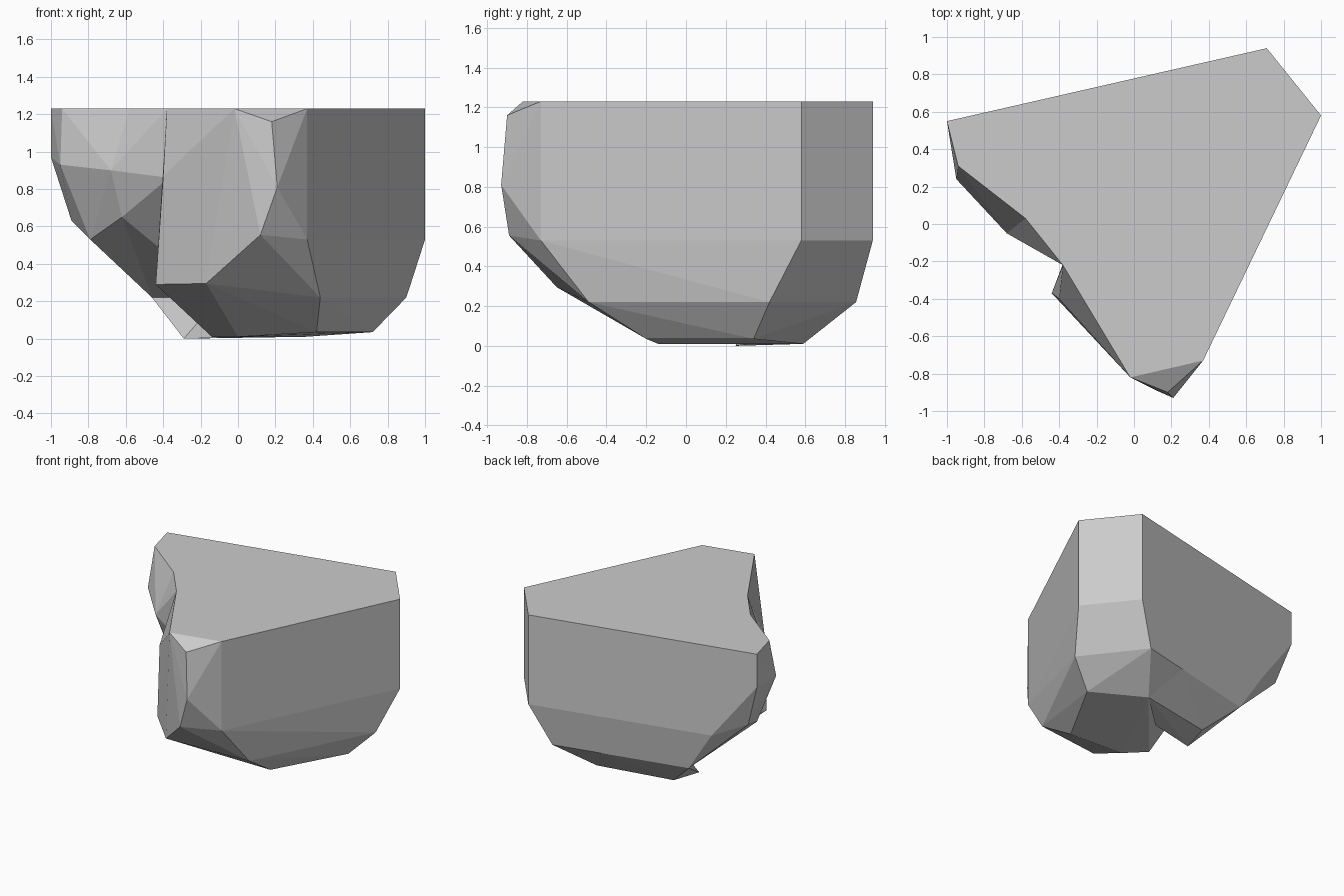
import bpy
import bmesh

default_cube = bpy.data.objects.get("Cube")
if default_cube:
    bpy.data.objects.remove(default_cube, do_unlink=True)

# One stone colour
stone = bpy.data.materials.new("grey_stone")
stone.use_nodes = True
colour = (0.6, 0.6, 0.6, 1)
stone.diffuse_color = colour
stone.node_tree.nodes["Principled BSDF"].inputs["Base Color"].default_value = colour

TOP = 1.23    # flat upper surface
WAIST = 0.53  # where the walls begin to slope inward
SKIRT = 0.22  # second break in the slope


def at(height, *plan_points):
    """Place plan points at one height."""
    return [(x, y, height) for x, y in plan_points]


def back(x, height):
    """Point on the slanted back wall."""
    inset = 0.05 if height < WAIST else 0
    return (x, 0.778 + 0.228 * x - inset, height)


def chunk(name, points):
    """Faceted convex block of stone wrapped around its corner points."""
    bm = bmesh.new()
    for point in points:
        bm.verts.new(point)
    hull = bmesh.ops.convex_hull(bm, input=bm.verts)
    spare = [v for v in hull["geom_interior"] + hull["geom_unused"]
             if isinstance(v, bmesh.types.BMVert)]
    bmesh.ops.delete(bm, geom=list(set(spare)), context="VERTS")
    bmesh.ops.dissolve_limit(bm, angle_limit=0.03, verts=bm.verts, edges=bm.edges)
    bmesh.ops.recalc_face_normals(bm, faces=bm.faces)
    mesh = bpy.data.meshes.new(name)
    bm.to_mesh(mesh)
    bm.free()
    mesh.materials.append(stone)
    block = bpy.data.objects.new(name, mesh)
    bpy.context.collection.objects.link(block)
    return block


# Corners shared by neighbouring blocks
cleft_top = (-0.38, -0.22, TOP)
brow_dip = (-0.58, 0.03, TOP)
brow_ledge = (-0.68, -0.05, 0.9)
brow_chin = (-0.62, 0.02, 0.65)
heel = back(-0.46, SKIRT)

# Main body: right and front of the rock, down to its flat base
chunk("main_body",
      at(TOP, (1, 0.58), (0.37, -0.73), (-0.02, -0.82))
      + at(WAIST, (1, 0.58), (0.37, -0.73))
      + at(SKIRT, (0.9, 0.42), (0.44, -0.49))
      + at(0.01, (0.36, 0.59), (-0.14, 0), (0, -0.14))
      + at(0.035, (0.72, 0.34), (0.42, -0.2))
      + [back(x, z) for x in (0, 0.71) for z in (TOP, WAIST)]
      + [back(0, SKIRT), back(0.56, SKIRT), cleft_top]
      # nose and cheek of the front corner
      + [(0.18, -0.9, 1.16), (0.21, -0.93, 0.81), (0.12, -0.89, 0.555),
         (-0.055, -0.77, 0.81), (-0.4, -0.4, 0.87),
         (-0.17, -0.65, 0.295), (-0.44, -0.37, 0.29)])

# Saddle: recessed block between the front corner and the left lobe
chunk("saddle",
      [cleft_top, brow_dip, brow_ledge, brow_chin, heel,
       (-0.37, -0.22, 0.86), (-0.1, 0.3, SKIRT)]
      + [back(x, z) for x in (-0.66, 0) for z in (TOP, WAIST)]
      + [back(0, SKIRT)])

# Left lobe: overhanging end of the rock
chunk("left_lobe",
      at(TOP, (-1, 0.55), (-0.94, 0.31))
      + [brow_dip, brow_ledge, brow_chin, heel]
      + [back(-0.66, TOP), back(-0.66, WAIST)]
      + [(-1, 0.55, 0.97), (-0.95, 0.24, 0.93),
         (-0.89, 0.5, 0.63), (-0.79, 0.25, WAIST)])

# Foot: low spur under the back wall, split from the base by a cleft
chunk("rear_foot",
      [heel, back(0, SKIRT), back(0.2, SKIRT), (-0.1, 0.3, SKIRT)]
      + at(0.01, (-0.23, 0.48), (0.07, 0.32), (0.36, 0.59))
      + [(-0.29, 0.25, 0)])
